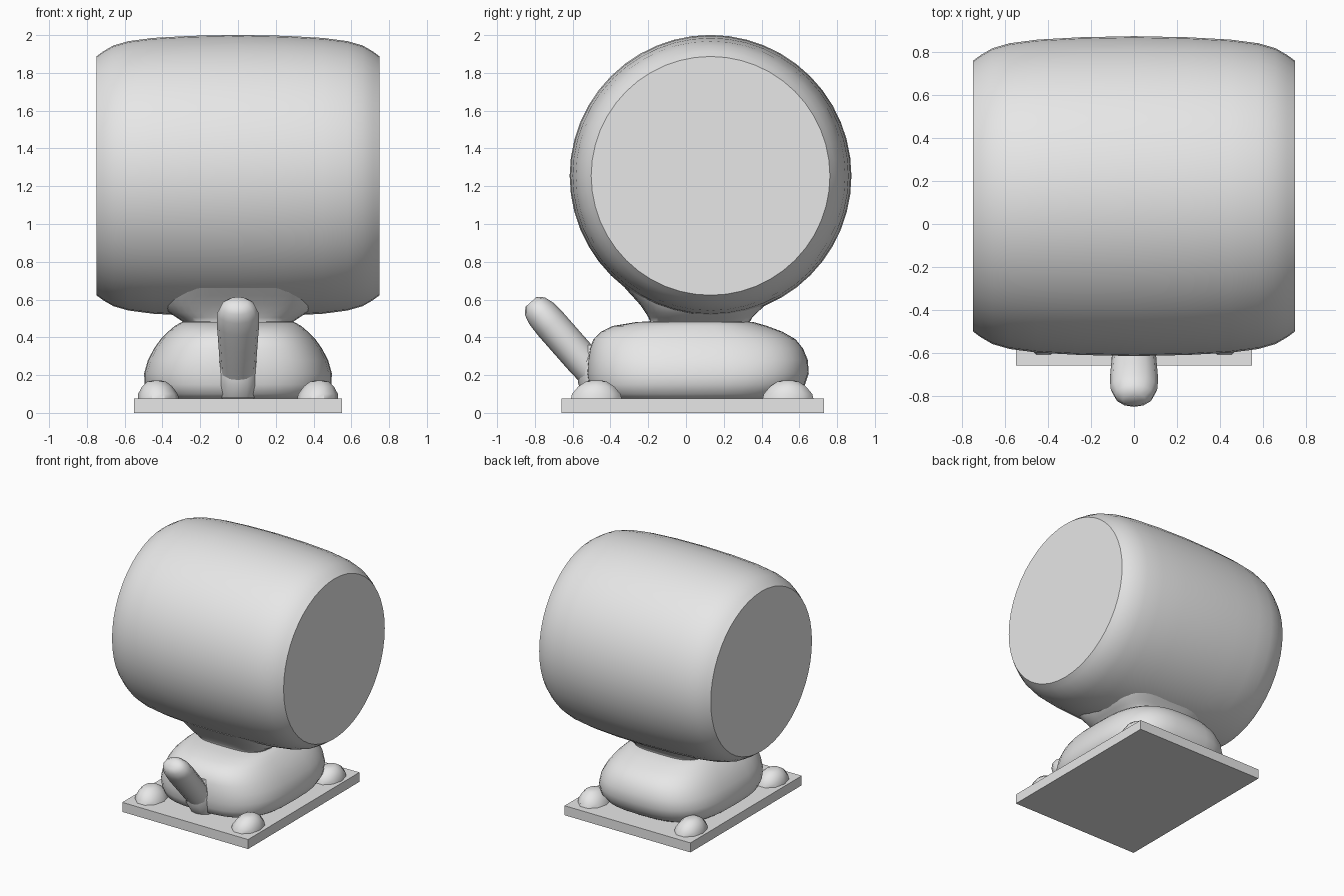
import bpy, bmesh, math
from mathutils import Vector

if "Cube" in bpy.data.objects:
    bpy.data.objects.remove(bpy.data.objects["Cube"])

grey = bpy.data.materials.new("plain grey")
grey.diffuse_color = (0.8, 0.8, 0.8, 1)
grey.use_nodes = True
grey.node_tree.nodes["Principled BSDF"].inputs["Base Color"].default_value = grey.diffuse_color


def finish(name, bm, angle=40):
    bmesh.ops.recalc_face_normals(bm, faces=bm.faces)
    me = bpy.data.meshes.new(name)
    bm.to_mesh(me)
    bm.free()
    ob = bpy.data.objects.new(name, me)
    bpy.context.collection.objects.link(ob)
    me.materials.append(grey)
    bpy.ops.object.select_all(action='DESELECT')
    ob.select_set(True)
    bpy.context.view_layer.objects.active = ob
    bpy.ops.object.shade_smooth_by_angle(angle=math.radians(angle))
    return ob


def loft(name, rings, n=32, power=2.0, u=(1, 0, 0), v=(0, 1, 0), angle=40):
    """Skin superellipse rings given as (centre, radius along u, radius along v)."""
    bm = bmesh.new()
    u, v = Vector(u), Vector(v)
    loops = []
    for c, a, b in rings:
        loop = []
        for i in range(n):
            t = 2 * math.pi * i / n
            co, si = math.cos(t), math.sin(t)
            p = u * a * math.copysign(abs(co) ** (2 / power), co)
            q = v * b * math.copysign(abs(si) ** (2 / power), si)
            loop.append(bm.verts.new(Vector(c) + p + q))
        loops.append(loop)
    for l0, l1 in zip(loops, loops[1:]):
        for i in range(n):
            j = (i + 1) % n
            bm.faces.new((l0[i], l0[j], l1[j], l1[i]))
    bm.faces.new(loops[0])
    bm.faces.new(loops[-1])
    return finish(name, bm, angle)


# base plate
bm = bmesh.new()
bmesh.ops.create_cube(bm, size=1)
for vert in bm.verts:
    vert.co = (vert.co.x * 1.1, vert.co.y * 1.39 + 0.035, (vert.co.z + 0.5) * 0.075)
finish("base_plate", bm, 30)

# barrel lying along x, with flat ends
half = [(0.75, 0.632), (0.715, 0.658), (0.66, 0.69), (0.58, 0.713),
        (0.45, 0.73), (0.25, 0.741)]
profile = [(-x, r) for x, r in half] + [(0, 0.746)] + half[::-1]
loft("barrel", [((x, 0.13, 1.255), r, r) for x, r in profile], n=48,
     u=(0, 1, 0), v=(0, 0, 1), angle=35)

# flared neck joining the barrel to the body
flare = [(0.44, 0.29, 0.265), (0.485, 0.295, 0.265), (0.505, 0.325, 0.275),
         (0.53, 0.365, 0.295), (0.57, 0.4, 0.33), (0.62, 0.42, 0.385),
         (0.66, 0.42, 0.43)]
loft("neck_flare", [((0, 0.075 + max(0, z - 0.5) * 0.2, z), a, b) for z, a, b in flare],
     power=3.5, n=40)

# rounded body: height, half width, front y, back y
body = [(0.07, 0.43, -0.44, 0.54), (0.10, 0.47, -0.5, 0.59),
        (0.15, 0.495, -0.515, 0.63), (0.21, 0.497, -0.525, 0.65),
        (0.28, 0.477, -0.52, 0.645), (0.34, 0.445, -0.51, 0.62),
        (0.39, 0.41, -0.49, 0.58), (0.43, 0.37, -0.45, 0.51),
        (0.46, 0.335, -0.39, 0.43), (0.48, 0.3, -0.27, 0.36),
        (0.488, 0.22, -0.15, 0.28)]
loft("body", [((0, (f + b) / 2, z), w, (b - f) / 2) for z, w, f, b in body],
     power=2.9, n=40, angle=60)

# raised head on a slanted throat
axis = Vector((0, -0.66, 0.75)).normalized()
side = Vector((0, 0.75, 0.66)).normalized()
start = Vector((0, -0.47, 0.19))
head = [(0, 0.09, 0.085), (0.12, 0.098, 0.09), (0.25, 0.105, 0.09),
        (0.37, 0.112, 0.09), (0.45, 0.11, 0.085), (0.5, 0.09, 0.07),
        (0.53, 0.055, 0.04)]
loft("head", [(start + axis * d, a, b) for d, a, b in head], n=12,
     v=side, angle=50)

# throat root under the head
loft("throat", [((0, -0.45, 0.08), 0.09, 0.07), ((0, -0.48, 0.15), 0.1, 0.09),
                ((0, -0.49, 0.27), 0.105, 0.09), ((0, -0.47, 0.36), 0.08, 0.07)],
     n=12, angle=50)

# four low faceted feet
foot = [(0.06, 0.11, 0.145), (0.1, 0.105, 0.135), (0.14, 0.08, 0.1),
        (0.165, 0.05, 0.06), (0.172, 0.02, 0.03)]
for sx, xn in ((-1, "left"), (1, "right")):
    for y, yn in ((-0.475, "front"), (0.54, "back")):
        loft(f"{yn}_{xn}_foot",
             [((sx * (0.42 + 0.1 * (z - 0.06)), y, z), a, b) for z, a, b in foot],
             n=10, angle=35)
